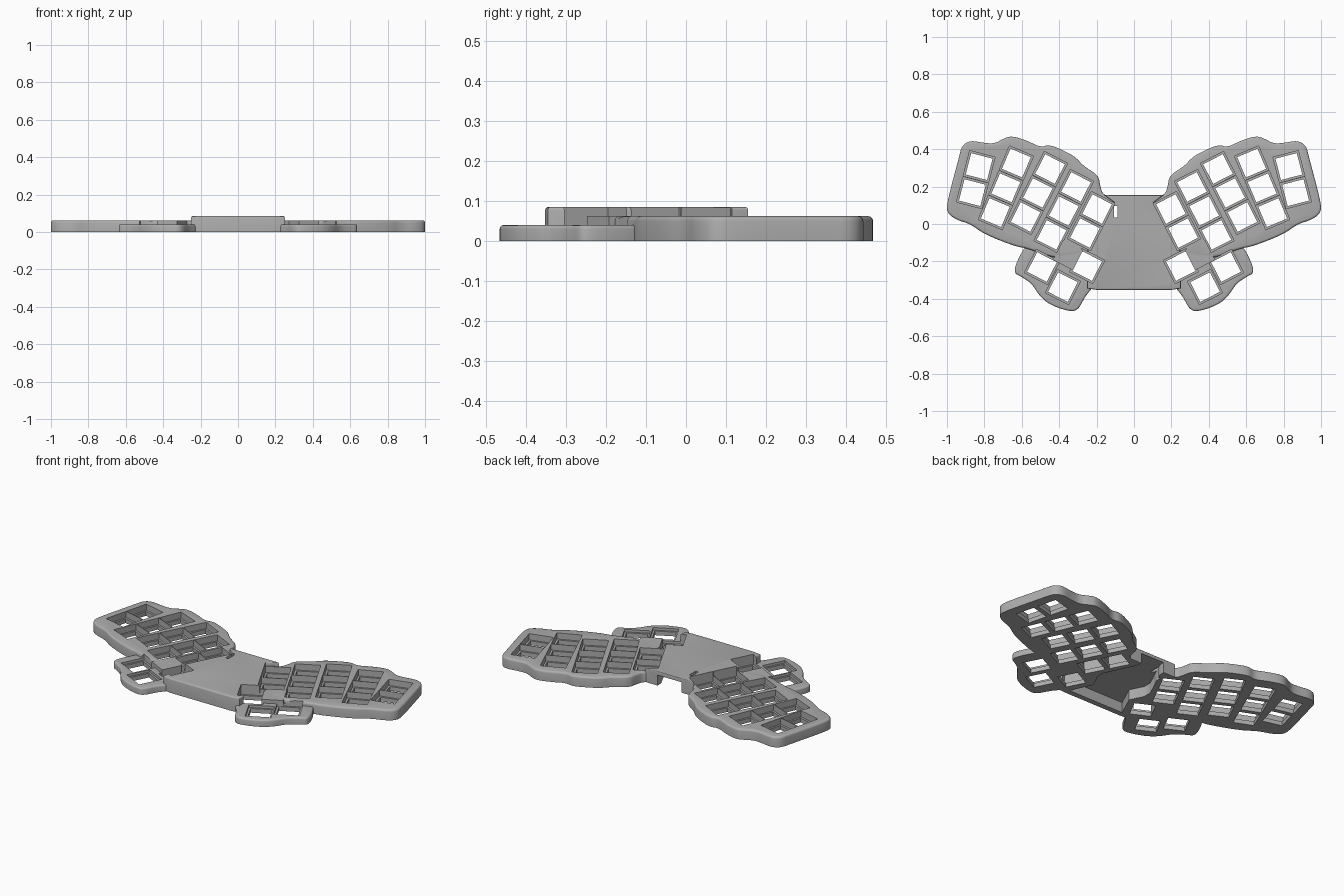
import bpy, bmesh, math
from mathutils import Matrix, Vector

if "Cube" in bpy.data.objects:
    bpy.data.objects.remove(bpy.data.objects["Cube"], do_unlink=True)

grey = bpy.data.materials.new("matte_grey")
grey.use_nodes = True
colour = (0.42, 0.42, 0.42, 1)
grey.diffuse_color = colour
grey.node_tree.nodes["Principled BSDF"].inputs["Base Color"].default_value = colour

FLOOR, HOLE, WELL = 0.025, 0.059, 0.07


def add_object(name, bm):
    bmesh.ops.recalc_face_normals(bm, faces=bm.faces)
    mesh = bpy.data.meshes.new(name)
    bm.to_mesh(mesh)
    bm.free()
    mesh.materials.append(grey)
    obj = bpy.data.objects.new(name, mesh)
    bpy.context.collection.objects.link(obj)
    return obj


def rounded(points, passes=2):
    """Corner cutting turns a coarse outline into a soft one."""
    for _ in range(passes):
        out = []
        for i, p in enumerate(points):
            a, b = Vector(p), Vector(points[(i + 1) % len(points)])
            out += [a.lerp(b, 0.25), a.lerp(b, 0.75)]
        points = out
    return points


def slab(name, outline, low, high, bevel=0.0):
    bm = bmesh.new()
    base = bm.faces.new([bm.verts.new((p[0], p[1], low)) for p in outline])
    ext = bmesh.ops.extrude_face_region(bm, geom=[base])["geom"]
    top = [v for v in ext if isinstance(v, bmesh.types.BMVert)]
    bmesh.ops.translate(bm, verts=top, vec=(0, 0, high - low))
    if bevel:
        rim = [e for e in bm.edges if all(v in top for v in e.verts)]
        bmesh.ops.bevel(bm, geom=rim, offset=bevel, segments=3, profile=0.5, affect='EDGES')
    return add_object(name, bm)


def add_box(bm, x, y, angle, half, low, high):
    place = (Matrix.Translation((x, y, (low + high) / 2)) @ Matrix.Rotation(angle, 4, 'Z')
             @ Matrix.Diagonal((2 * half, 2 * half, high - low, 1)))
    bmesh.ops.create_cube(bm, size=1, matrix=place)


def cut(obj, cutter):
    cutter.hide_render = True
    mod = obj.modifiers.new("cut", 'BOOLEAN')
    mod.operation, mod.solver, mod.object = 'DIFFERENCE', 'EXACT', cutter
    mod.use_self = True
    bpy.context.view_layer.update()
    graph = bpy.context.evaluated_depsgraph_get()
    result = bpy.data.meshes.new_from_object(obj.evaluated_get(graph))
    obj.modifiers.clear()
    obj.data = result


def mirrored(obj, name):
    twin = obj.copy()
    twin.data = obj.data.copy()
    twin.data.transform(Matrix.Diagonal((-1, 1, 1, 1)))
    twin.data.flip_normals()
    twin.name = name
    bpy.context.collection.objects.link(twin)
    return twin


# Key columns: first key x, y, tilt in degrees, number of keys
columns = [(0.828, 0.307, 14.5, 2), (0.629, 0.326, 23, 3), (0.449, 0.294, 27, 3),
           (0.310, 0.198, 27, 3), (0.197, 0.080, 27, 2),
           (0.492, -0.230, 27, 1), (0.380, -0.337, 27, 1), (0.250, -0.225, 27, 1)]
keys = []
for x, y, tilt, count in columns:
    a = math.radians(tilt)
    for row in range(count):
        keys.append((x + 0.144 * row * math.sin(a), y - 0.144 * row * math.cos(a), a))

# Cutters: a shallow well and a through hole for each key
bm = bmesh.new()
for side in (1, -1):
    for x, y, a in keys:
        add_box(bm, side * x, y, side * a, WELL, FLOOR, 0.2)
wells = add_object("key_well_cutter", bm)
bm = bmesh.new()
for side in (1, -1):
    for x, y, a in keys:
        add_box(bm, side * x, y, side * a, HOLE, -0.1, 0.15)
holes = add_object("key_hole_cutter", bm)

# Main key plate
main_outline = [
    (0.165, 0.155), (0.18, 0.20), (0.19, 0.26), (0.27, 0.31), (0.31, 0.355), (0.36, 0.385),
    (0.45, 0.425), (0.50, 0.41), (0.57, 0.445), (0.655, 0.472), (0.70, 0.455), (0.745, 0.43),
    (0.80, 0.433), (0.875, 0.447), (0.92, 0.42), (0.935, 0.36), (1.0, 0.115), (1.0, 0.06),
    (0.95, 0.022), (0.875, 0.0), (0.80, -0.055), (0.635, -0.12), (0.57, -0.13), (0.44, -0.18),
    (0.34, -0.18), (0.21, -0.14), (0.11, 0.05), (0.085, 0.13)]
main = slab("left_key_plate", rounded(main_outline), 0, 0.062, 0.012)

# Lower thumb plate
thumb_outline = [
    (0.57, -0.105), (0.60, -0.15), (0.63, -0.21), (0.642, -0.262), (0.60, -0.283),
    (0.545, -0.32), (0.505, -0.385), (0.45, -0.432), (0.35, -0.467), (0.30, -0.463),
    (0.26, -0.385), (0.22, -0.34), (0.13, -0.19), (0.20, -0.10), (0.40, -0.13)]
thumb = slab("left_thumb_plate", rounded(thumb_outline), 0, 0.04, 0.01)

# Raised centre cover, hollow underneath and open at the back
half = [(0.16, 0.155), (0.105, 0.115), (0.245, -0.14), (0.25, -0.19), (0.25, -0.345), (0.20, -0.352)]
cover = slab("centre_cover", half + [(-x, y) for x, y in reversed(half)], 0, 0.085, 0.008)
inner = [(0.07, 0.3), (0.08, 0.12), (0.165, -0.06), (0.165, -0.11), (0.125, -0.19), (0.185, -0.32)]
pocket = slab("pocket_cutter", inner + [(-x, y) for x, y in reversed(inner)], -0.1, 0.062)
slot = slab("slot_cutter", [(-0.106, 0.035), (-0.088, 0.035), (-0.088, 0.095), (-0.106, 0.095)],
            -0.1, 0.2)
cut(cover, pocket)

for part in (main, thumb, cover):
    cut(part, wells)
    cut(part, holes)
cut(cover, slot)

# Raised square block between the thumb keys
bm = bmesh.new()
add_box(bm, 0.353, -0.166, math.radians(27), 0.06, 0, 0.062)
block = add_object("left_block", bm)

parts = [main, thumb, cover, block]
parts += [mirrored(main, "right_key_plate"), mirrored(thumb, "right_thumb_plate"),
          mirrored(block, "right_block")]
cut(parts[4], slot)

for helper in (wells, holes, pocket, slot):
    bpy.data.objects.remove(helper, do_unlink=True)

# Smooth the soft rims, keep the cut edges crisp
bpy.ops.object.select_all(action='DESELECT')
for part in parts:
    part.select_set(True)
bpy.context.view_layer.objects.active = main
bpy.ops.object.shade_smooth_by_angle(angle=math.radians(35))
